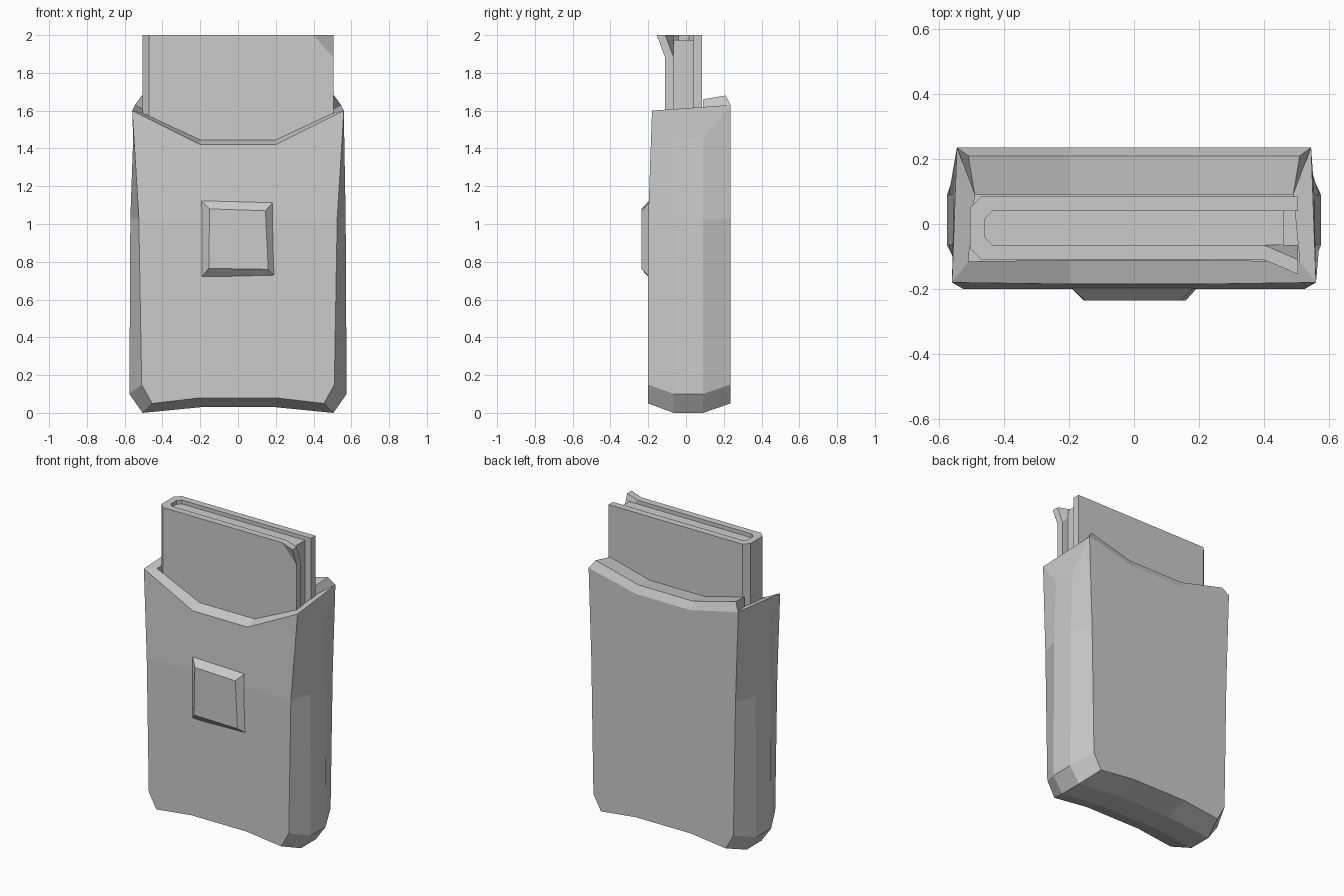
import bpy, bmesh
from mathutils import Vector

if "Cube" in bpy.data.objects:
    bpy.data.objects.remove(bpy.data.objects["Cube"])


def finish(name, bm):
    bmesh.ops.recalc_face_normals(bm, faces=bm.faces[:])
    me = bpy.data.meshes.new(name)
    bm.to_mesh(me)
    bm.free()
    ob = bpy.data.objects.new(name, me)
    bpy.context.collection.objects.link(ob)
    return ob


def prism(section, z0, z1):
    bm = bmesh.new()
    f = bm.faces.new([bm.verts.new((x, y, z0)) for x, y in section])
    ext = bmesh.ops.extrude_face_region(bm, geom=[f])['geom']
    bmesh.ops.translate(bm, vec=(0, 0, z1 - z0),
                        verts=[v for v in ext if isinstance(v, bmesh.types.BMVert)])
    return bm


def mirrored(bm, pts):
    # half path (right side, ending near the centre) continued on the left
    full = pts + [(-x, y, z) for x, y, z in reversed(pts)]
    return [bm.verts.new(p) for p in full]


def strip(bm, a, b):
    for i in range(len(a) - 1):
        bm.faces.new((a[i], a[i + 1], b[i + 1], b[i]))


# Pouch: four outlines stacked front to back, each running down, under and up
inner = [(.525, 1.03), (.51, .15), (.455, .05), (.2, .08)]
outer = [(.555, 1.45), (.57, 1.03), (.575, .10), (.505, 0), (.2, .03)]
bm = bmesh.new()
front = mirrored(bm, [(.56, -.18, 1.6)] + [(x, -.2, z) for x, z in inner])
mid_f = mirrored(bm, [(x, -.065, z) for x, z in outer])
mid_b = mirrored(bm, [(x, .09, z) for x, z in outer])
back = mirrored(bm, [(.545, .235, 1.63)] + [(x, .235, z) for x, z in inner])
for a, b in ((front, mid_f), (mid_f, mid_b), (mid_b, back)):
    strip(bm, a, b)
for i in (0, -1):
    bm.faces.new((front[i], mid_f[i], mid_b[i], back[i]))

# Rim: front lip, raised back ridge, and inner walls running down
lip_f = mirrored(bm, [(.2, -.185, 1.42)])
lip_b = mirrored(bm, [(.2, .235, 1.55)])
for side, lip in ((front, lip_f), (back, lip_b)):
    bm.faces.new(side[1:-1])
    bm.faces.new((side[0], side[1], side[-2], side[-1], lip[1], lip[0]))
edge_f = [front[0], *lip_f, front[-1]]
edge_b = [back[0], *lip_b, back[-1]]
in_f = mirrored(bm, [(.51, -.115, 1.59), (.2, -.111, 1.445)])
ridge = mirrored(bm, [(.51, .21, 1.68), (.2, .21, 1.6)])
in_b = mirrored(bm, [(.49, .09, 1.66), (.2, .09, 1.585)])
low_f = mirrored(bm, [(.51, -.115, 1.3), (.2, -.111, 1.3)])
low_b = mirrored(bm, [(.49, .09, 1.3), (.2, .09, 1.3)])
side_in = mirrored(bm, [(.49, .09, 1.6)])
strip(bm, edge_f, in_f)
strip(bm, edge_b, ridge)
strip(bm, ridge, in_b)
strip(bm, in_f, low_f)
strip(bm, in_b, low_b)
for i, s in ((0, side_in[0]), (-1, side_in[1])):
    bm.faces.new((front[i], back[i], s, in_f[i]))
    bm.faces.new((back[i], ridge[i], in_b[i], s))
    bm.faces.new((in_f[i], s, low_b[i], low_f[i]))
bm.faces.new(low_f + low_b[::-1])
finish("pouch", bm)

# Bevelled clasp plate on the front
bm = bmesh.new()
base = [bm.verts.new((x, -.19, z)) for x, z in
        ((-.2, .71), (.2, .72), (.19, 1.12), (-.2, 1.13))]
face = [bm.verts.new((x, -.235, z)) for x, z in
        ((-.155, .765), (.16, .76), (.145, 1.07), (-.15, 1.08))]
strip(bm, base + base[:1], face + face[:1])
bm.faces.new(face)
bm.faces.new(base[::-1])
finish("clasp_plate", bm)

# Folded cover with one top corner bent forward
cover = [(.505, -.11), (-.47, -.11), (-.505, -.075), (-.505, .05), (-.47, .085),
         (.505, .085), (.505, .04), (-.435, .04), (-.46, .015), (-.46, -.04),
         (-.435, -.065), (.505, -.065)]
bm = prism(cover, 1.31, 2.0)
bmesh.ops.bisect_plane(bm, geom=bm.verts[:] + bm.edges[:] + bm.faces[:],
                       plane_co=Vector((.4, 0, 2)), plane_no=Vector((.12, 0, .105)))
for v in bm.verts:
    if v.co.y < -.05 and v.co.x > .45 and v.co.z > 1.95:
        v.co.y -= .045
finish("folded_cover", bm)

# Page block inside the cover
pages = [(.46, -.065), (-.435, -.065), (-.46, -.04), (-.46, .015), (-.435, .04), (.46, .04)]
finish("page_block", prism(pages, 1.31, 1.975))
